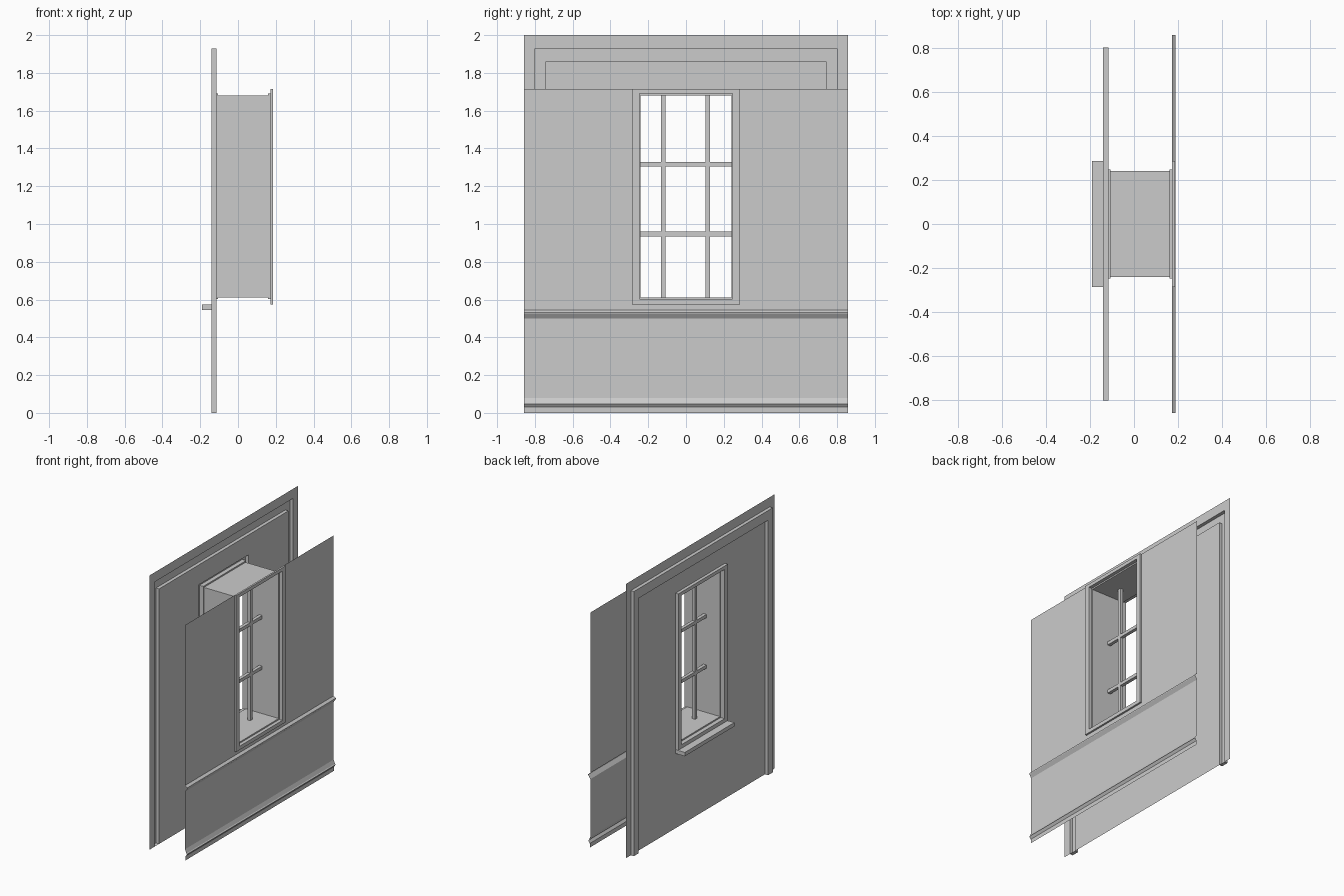
import bpy, bmesh

if "Cube" in bpy.data.objects:
    bpy.data.objects.remove(bpy.data.objects["Cube"])

EXT, INT = -0.115, 0.172          # wall sheet positions along x
W = 0.857                         # half width of the walls


def make_object(name, grids, closed=False, skip=()):
    """Skin a list of matching point loops with quads."""
    bm = bmesh.new()
    rows = [[bm.verts.new(p) for p in loop] for loop in grids]
    n = len(rows[0])
    for a, b in zip(rows, rows[1:]):
        for i in range(n if closed else n - 1):
            if i in skip:
                continue
            j = (i + 1) % n
            bm.faces.new((a[i], a[j], b[j], b[i]))
    return finish(name, bm)


def finish(name, bm):
    bmesh.ops.remove_doubles(bm, verts=bm.verts, dist=1e-5)
    loose = [v for v in bm.verts if not v.link_faces]
    bmesh.ops.delete(bm, geom=loose, context='VERTS')
    bmesh.ops.recalc_face_normals(bm, faces=bm.faces)
    mesh = bpy.data.meshes.new(name)
    bm.to_mesh(mesh)
    bm.free()
    ob = bpy.data.objects.new(name, mesh)
    bpy.context.collection.objects.link(ob)
    return ob


def rect(hy, z0, z1, x):
    return [(x, -hy, z0), (x, hy, z0), (x, hy, z1), (x, -hy, z1)]


def arch(hy, top, x):
    return [(x, -hy, 0), (x, -hy, top), (x, hy, top), (x, hy, 0)]


def box(name, x0, x1, y0, y1, z0, z1):
    bm = bmesh.new()
    bmesh.ops.create_cube(bm, size=1)
    for v in bm.verts:
        v.co.x = x1 if v.co.x > 0 else x0
        v.co.y = y1 if v.co.y > 0 else y0
        v.co.z = z1 if v.co.z > 0 else z0
    return finish(name, bm)


# Outside wall: border with a raised band pushed out of the sheet
make_object("exterior_wall_border", [
    arch(W, 2.0, EXT), arch(0.80, 1.93, EXT), arch(0.80, 1.93, -0.14),
    arch(0.745, 1.86, -0.14), arch(0.745, 1.86, EXT)])
for side, s in (("left", -1), ("right", 1)):
    make_object("band_foot_" + side, [
        [(EXT, s * 0.745, 0), (EXT, s * 0.80, 0)],
        [(-0.14, s * 0.745, 0), (-0.14, s * 0.80, 0)]])

# Outside wall panel around the window
make_object("exterior_wall_panel", [
    rect(0.745, 0, 1.86, EXT), rect(0.285, 0.575, 1.715, EXT)], closed=True)

# Inside wall: skirting and dado rail profile run along y
profile = [(INT + 0.004, 0), (INT + 0.004, 0.03), (0.189, 0.048), (0.183, 0.053),
           (INT, 0.08), (INT, 0.50), (0.189, 0.525), (0.189, 0.532), (INT, 0.545)]
make_object("interior_wall_lower", [[(x, -W, z) for x, z in profile],
                                    [(x, W, z) for x, z in profile]])

# Inside wall around the window (its top meets the window frame top)
make_object("interior_wall_upper", [
    rect(W, 0.545, 1.715, INT), rect(0.285, 0.575, 1.715, INT)],
    closed=True, skip=(2,))

# Window frames on both faces joined by the reveal
outer, lip, reveal = (0.285, 0.575, 1.715), (0.247, 0.602, 1.69), (0.24, 0.612, 1.68)
steps = [(outer, EXT), (outer, -0.138), (lip, -0.138), (lip, -0.107),
         (reveal, -0.107), (reveal, 0.16), (lip, 0.16), (lip, 0.185),
         (outer, 0.185), (outer, INT)]
make_object("window_frame", [rect(*size, x) for size, x in steps], closed=True)

# Outside sill
box("window_sill", -0.19, EXT, -0.285, 0.285, 0.545, 0.573)

# Glazing bars
for i, y in enumerate((-0.121, 0.116)):
    box(f"vertical_bar_{i + 1}", 0.003, 0.027, y - 0.012, y + 0.012, 0.612, 1.68)
for i, z in enumerate((0.947, 1.316)):
    box(f"horizontal_bar_{i + 1}", 0.003, 0.027, -0.24, 0.24, z - 0.012, z + 0.012)
